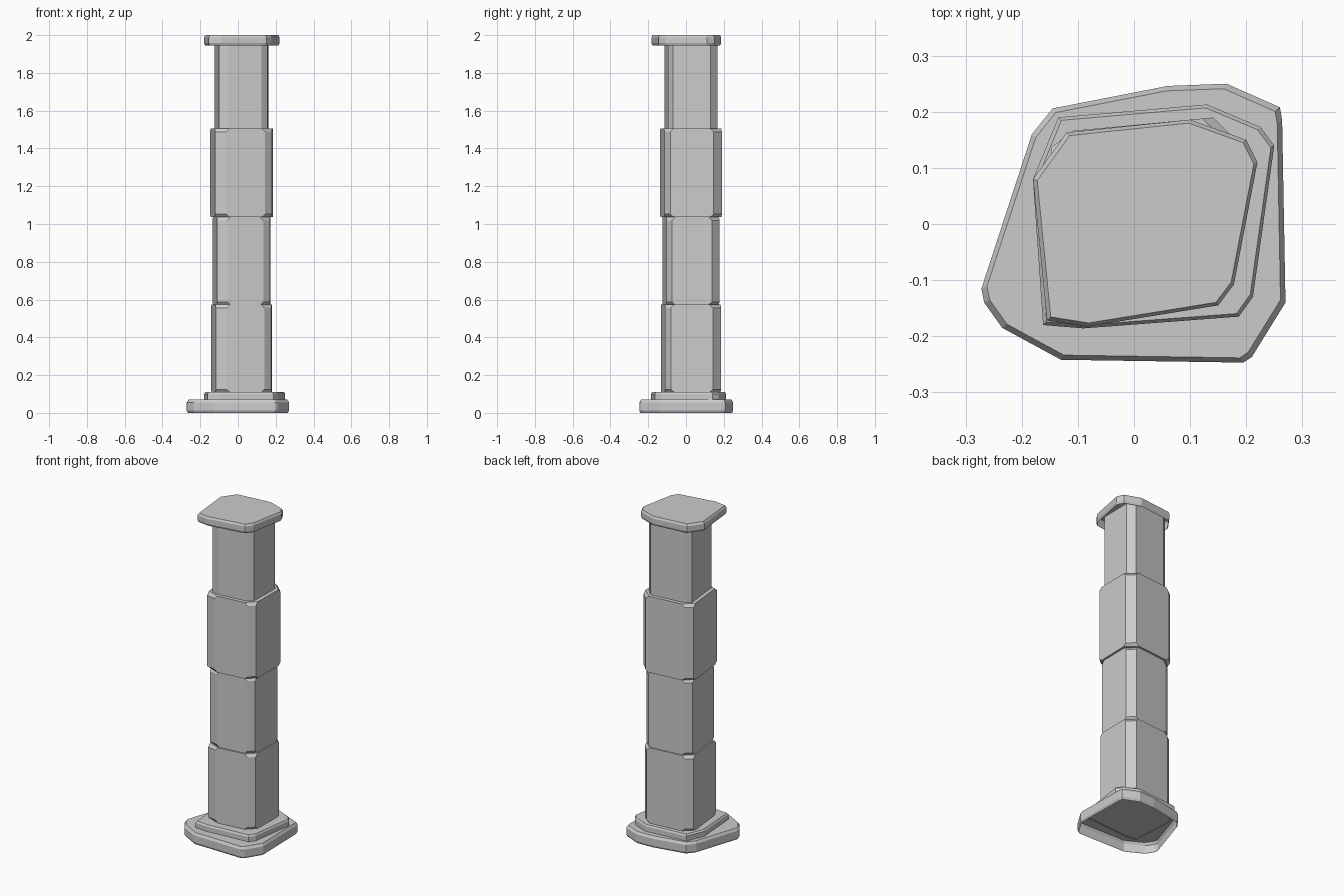
import bpy
from mathutils import Vector

if "Cube" in bpy.data.objects:
    bpy.data.objects.remove(bpy.data.objects["Cube"])


def build(name, rings, close_bottom):
    """Stack of equal-length point rings, skinned with flat quads."""
    n = len(rings[0])
    verts = [p for r in rings for p in r]
    faces = []
    for k in range(len(rings) - 1):
        for i in range(n):
            j = (i + 1) % n
            faces.append((k * n + i, k * n + j, (k + 1) * n + j, (k + 1) * n + i))
    faces.append(tuple(range((len(rings) - 1) * n, len(rings) * n)))
    if close_bottom:
        faces.append(tuple(reversed(range(n))))
    me = bpy.data.meshes.new(name)
    me.from_pydata(verts, [], faces)
    me.update()
    ob = bpy.data.objects.new(name, me)
    bpy.context.collection.objects.link(ob)
    return ob


def slab(name, outline, profile):
    """Irregular worn slab, hollow underneath; profile = (z, scale) pairs."""
    pts = [Vector(p) for p in outline]
    c = sum(pts, Vector((0, 0))) / len(pts)
    rings = [[(*(c + (p - c) * s), z) for p in pts] for z, s in profile]
    return build(name, rings, False)


# Wide foot slab
slab("base_slab",
     [(-.272, -.115), (-.267, -.14), (-.235, -.185), (-.13, -.242), (.195, -.247),
      (.21, -.237), (.27, -.14), (.264, .185), (.26, .208), (.165, .25),
      (.06, .246), (-.145, .206), (-.182, .16)],
     [(0, .975), (.012, 1), (.055, 1), (.07, .965)])

# Smaller step on the foot
slab("base_step",
     [(-.162, -.18), (-.09, -.186), (.187, -.165), (.212, -.13), (.25, .14),
      (.225, .173), (.13, .213), (-.135, .19), (-.18, .08)],
     [(.065, 1), (.10, 1), (.11, .97)])

# Cap slab
slab("cap_slab",
     [(-.155, -.172), (-.085, -.183), (.15, -.145), (.178, -.108), (.22, .11),
      (.20, .15), (.10, .186), (-.12, .163), (-.18, .08)],
     [(1.945, .97), (1.957, 1), (1.988, 1), (2.0, .965)])

# Shaft stones: skewed chamfered square whose corner facets widen at each end
SECTION = [Vector(p) for p in [(-.117, -.122), (-.06, -.133), (.14, -.11), (.176, -.08),
                               (.18, .143), (.138, .185), (-.105, .162), (-.143, .133)]]
CENTRE = Vector((.018, .023))


def stone(name, z0, z1, scale, chip_top):
    pts = [CENTRE + (p - CENTRE) * scale for p in SECTION]
    # Odd points slide forward along their long face, even points back
    chipped = [p.lerp(pts[(i + (1 if i % 2 else -1)) % 8], .08) for i, p in enumerate(pts)]
    rings = [[(*p, z0) for p in (chipped if chip_top else pts)],
             [(*p, z0 + .015) for p in pts],
             [(*p, z1 - .018) for p in pts],
             [(*p, z1) for p in (chipped if chip_top else pts)]]
    return build(name, rings, True)


stones = [(.11, .573, 1.0), (.573, 1.037, .95), (1.037, 1.505, 1.03), (1.505, 1.965, .88)]
for i, (z0, z1, s) in enumerate(stones):
    stone(f"shaft_stone_{i + 1}", z0, z1, s, i < 3)
